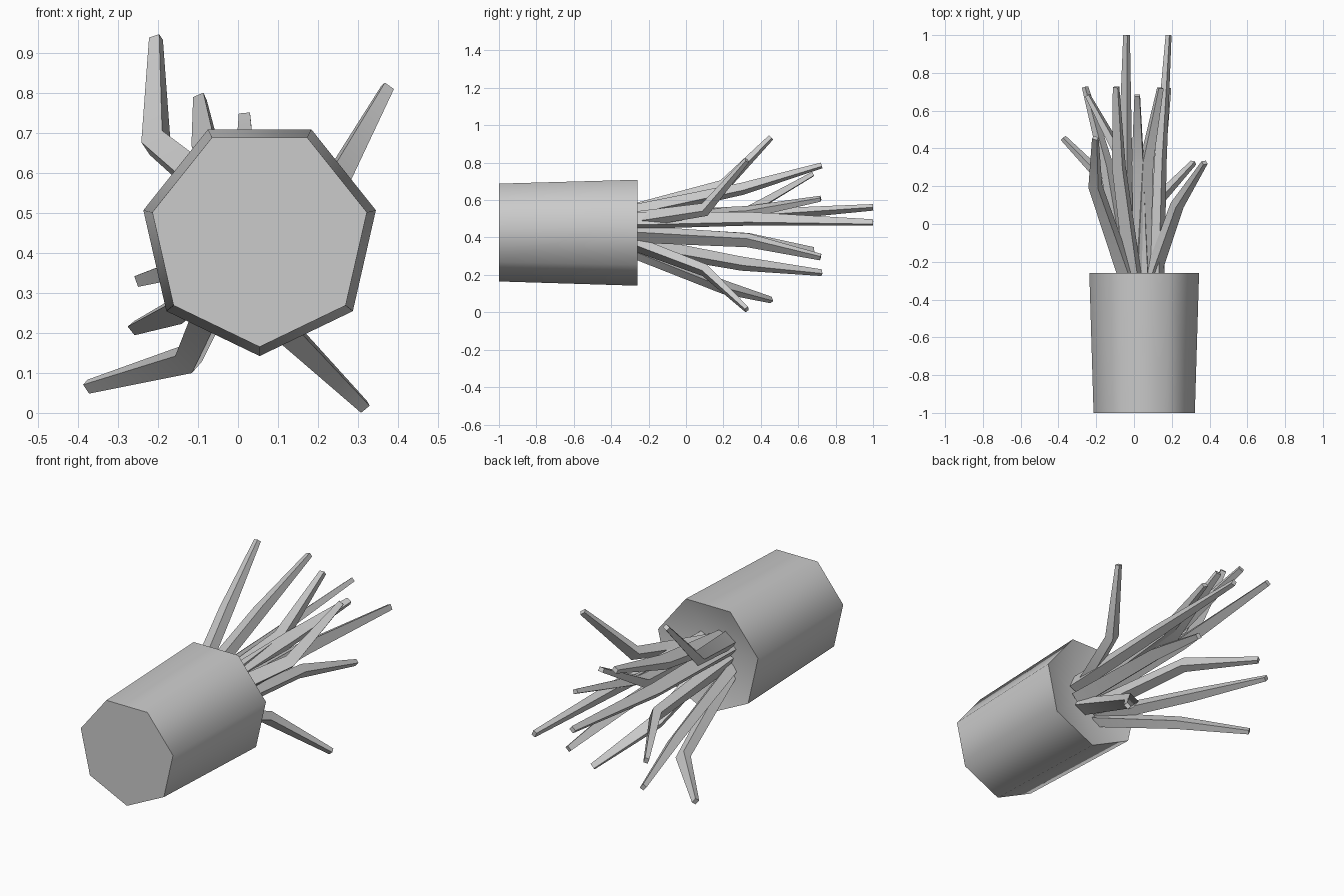
import bpy, bmesh, math
from mathutils import Vector, Matrix

if "Cube" in bpy.data.objects:
    bpy.data.objects.remove(bpy.data.objects["Cube"])

CX, CZ = 0.041, 0.436          # turning axis of the leaf cluster


def finish(bm, name, angle):
    bmesh.ops.recalc_face_normals(bm, faces=bm.faces)
    me = bpy.data.meshes.new(name)
    bm.to_mesh(me)
    bm.free()
    ob = bpy.data.objects.new(name, me)
    bpy.context.collection.objects.link(ob)
    bpy.ops.object.select_all(action='DESELECT')
    bpy.context.view_layer.objects.active = ob
    ob.select_set(True)
    bpy.ops.object.shade_smooth_by_angle(angle=math.radians(angle))
    return ob


def bridge(bm, a, b):
    n = len(a)
    for i in range(n):
        bm.faces.new((a[i], a[(i + 1) % n], b[(i + 1) % n], b[i]))


# Seven-sided tapered pot lying along y, with dished soil at the open end
bm = bmesh.new()
rings = []
for y, r in ((-1.0, 0.275), (-0.26, 0.298)):
    rings.append([bm.verts.new((0.054 + r * math.sin(2 * math.pi * k / 7), y,
                                0.44 - r * math.cos(2 * math.pi * k / 7)))
                  for k in range(7)])
bm.faces.new(rings[0])
bridge(bm, *rings)
soil = bm.verts.new((0.054, -0.35, 0.44))
for i in range(7):
    bm.faces.new((rings[1][i], rings[1][(i + 1) % 7], soil))
finish(bm, "pot", 60)

# Leaf paths: base, bend, tip
leaves = [
    ((-0.03, -0.31, 0.53), (-0.205, 0.20, 0.675), (-0.205, 0.455, 0.935)),
    ((0.00, -0.31, 0.53), (-0.08, 0.30, 0.66), (-0.095, 0.725, 0.785)),
    ((0.04, -0.31, 0.50), (0.02, 0.33, 0.54), (0.017, 0.68, 0.74)),
    ((0.08, -0.31, 0.38), (0.10, 0.10, 0.225), (0.315, 0.325, 0.015)),
    ((0.12, -0.31, 0.49), (0.14, 0.33, 0.50), (0.183, 1.0, 0.48)),
    ((0.10, -0.31, 0.42), (0.13, 0.33, 0.385), (0.18, 0.72, 0.295)),
]
sizes = ((0.075, 0.055), (0.06, 0.045), (0.028, 0.022))   # width, thickness


def leaf(bm, path):
    pts = [Vector(p) for p in path]
    out = pts[1] + pts[2] - Vector((CX, 0, CZ)) * 2
    out.y = 0
    side = Vector((0, 1, 0)).cross(out).normalized()
    dirs = [(pts[1] - pts[0]).normalized(), None, (pts[2] - pts[1]).normalized()]
    dirs[1] = (dirs[0] + dirs[2]).normalized()
    dirs[0] = Vector((0, 1, 0))
    rings = []
    for p, d, (w, t) in zip(pts, dirs, sizes):
        u = (side - d * side.dot(d)).normalized()
        v = d.cross(u)
        rings.append([bm.verts.new(p + u * (w / 2 * a) + v * (t / 2 * b))
                      for a, b in ((-1, -1), (1, -1), (1, 1), (-1, 1))])
    bridge(bm, rings[0], rings[1])
    bridge(bm, rings[1], rings[2])
    bm.faces.new(rings[0])
    bm.faces.new(rings[2])


# Two copies of the six-leaf cluster, the second turned about the pot axis
centre = Vector((CX, 0, CZ))
for name, turn in (("leaf_cluster", 0), ("leaf_cluster_turned", -105.5)):
    bm = bmesh.new()
    for path in leaves:
        leaf(bm, path)
    bmesh.ops.rotate(bm, cent=centre, verts=bm.verts,
                     matrix=Matrix.Rotation(math.radians(turn), 3, 'Y'))
    finish(bm, name, 50)
